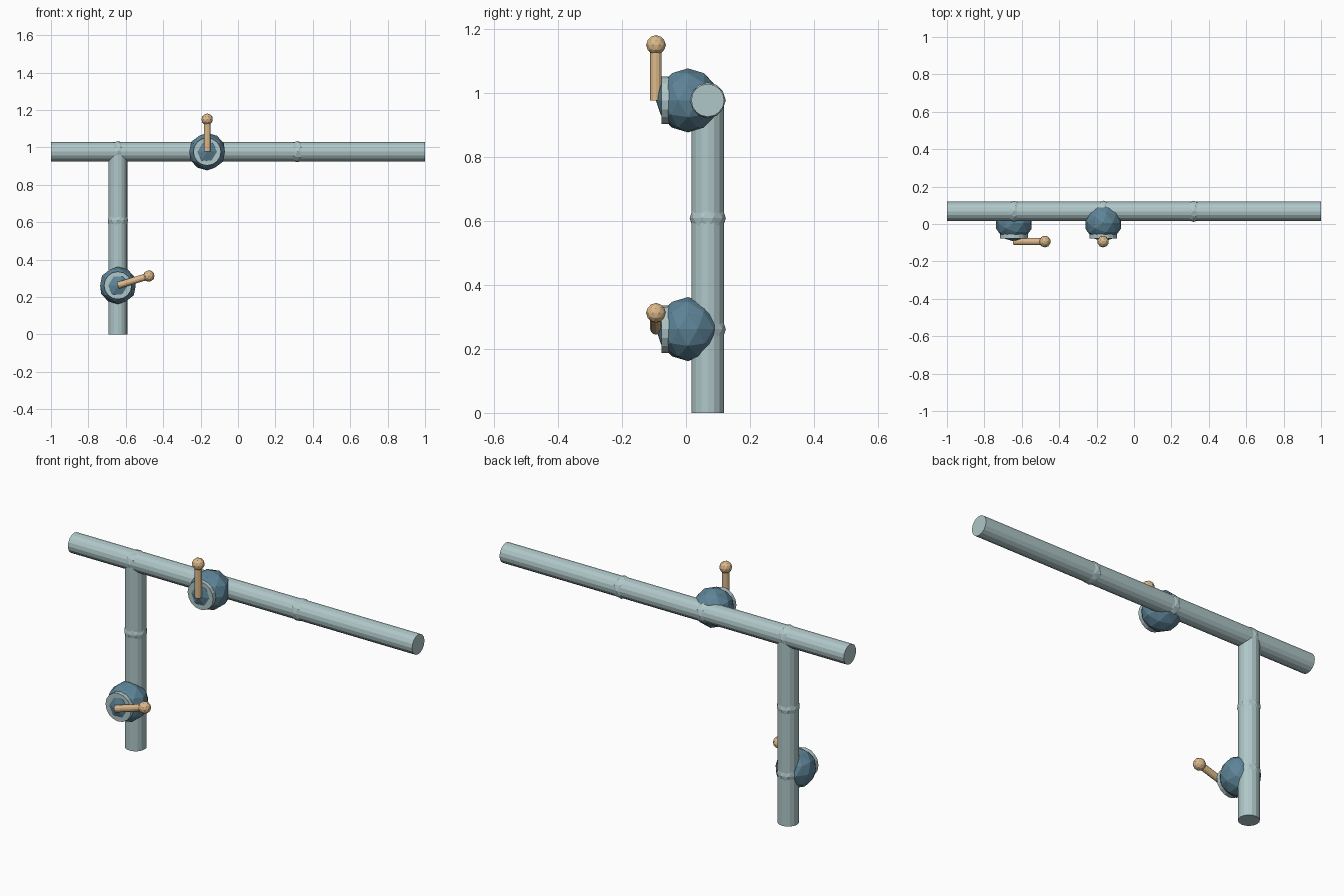
import bpy, math
from mathutils import Vector

if "Cube" in bpy.data.objects:
    bpy.data.objects.remove(bpy.data.objects["Cube"])


def material(name, rgb):
    m = bpy.data.materials.new(name)
    m.diffuse_color = (*rgb, 1)
    m.use_nodes = True
    m.node_tree.nodes["Principled BSDF"].inputs["Base Color"].default_value = m.diffuse_color
    return m


PIPE = material("pale_teal", (0.43, 0.57, 0.58))
BLUE = material("steel_blue", (0.11, 0.23, 0.31))
TAN = material("tan", (0.72, 0.49, 0.26))


def finish(name, mat):
    ob = bpy.context.object
    ob.name = name
    ob.data.materials.append(mat)
    return ob


def rod(name, a, b, radius, mat, sides=16):
    a, b = Vector(a), Vector(b)
    d = b - a
    bpy.ops.mesh.primitive_cylinder_add(
        vertices=sides, radius=radius, depth=d.length, location=(a + b) / 2,
        rotation=d.to_track_quat('Z', 'Y').to_euler())
    return finish(name, mat)


def ball(name, centre, radius, mat):
    bpy.ops.mesh.primitive_ico_sphere_add(subdivisions=2, radius=radius, location=centre)
    return finish(name, mat)


PY, PZ, PX = 0.068, 0.977, -0.642   # pipe depth, crossbar height, upright position
VX = -0.165                         # upper valve position

# Pipes
rod("crossbar_pipe", (-1, PY, PZ), (1, PY, PZ), 0.0515, PIPE)
rod("upright_pipe", (PX, PY, 0), (PX, PY, PZ), 0.0515, PIPE)

# Faceted joints just breaking the pipe surface
for x, z in [(PX, PZ), (VX, PZ), (0.318, PZ), (PX, 0.609), (PX, 0.262)]:
    ball("pipe_joint", (x, PY, z), 0.0565, PIPE)


# Valve: faceted body, front collar and lever with knob
def valve(x, z, angle):
    ball("valve_body", (x, 0.006, z), 0.1, BLUE)
    rod("valve_collar", (x, -0.035, z), (x, -0.077, z), 0.074, PIPE)
    tip = (x + 0.173 * math.cos(angle), -0.094, z + 0.173 * math.sin(angle))
    rod("valve_lever", (x, -0.094, z), tip, 0.018, TAN, 12)
    ball("lever_knob", tip, 0.031, TAN)


valve(VX, PZ, math.radians(90))
valve(PX, 0.262, math.radians(17))
